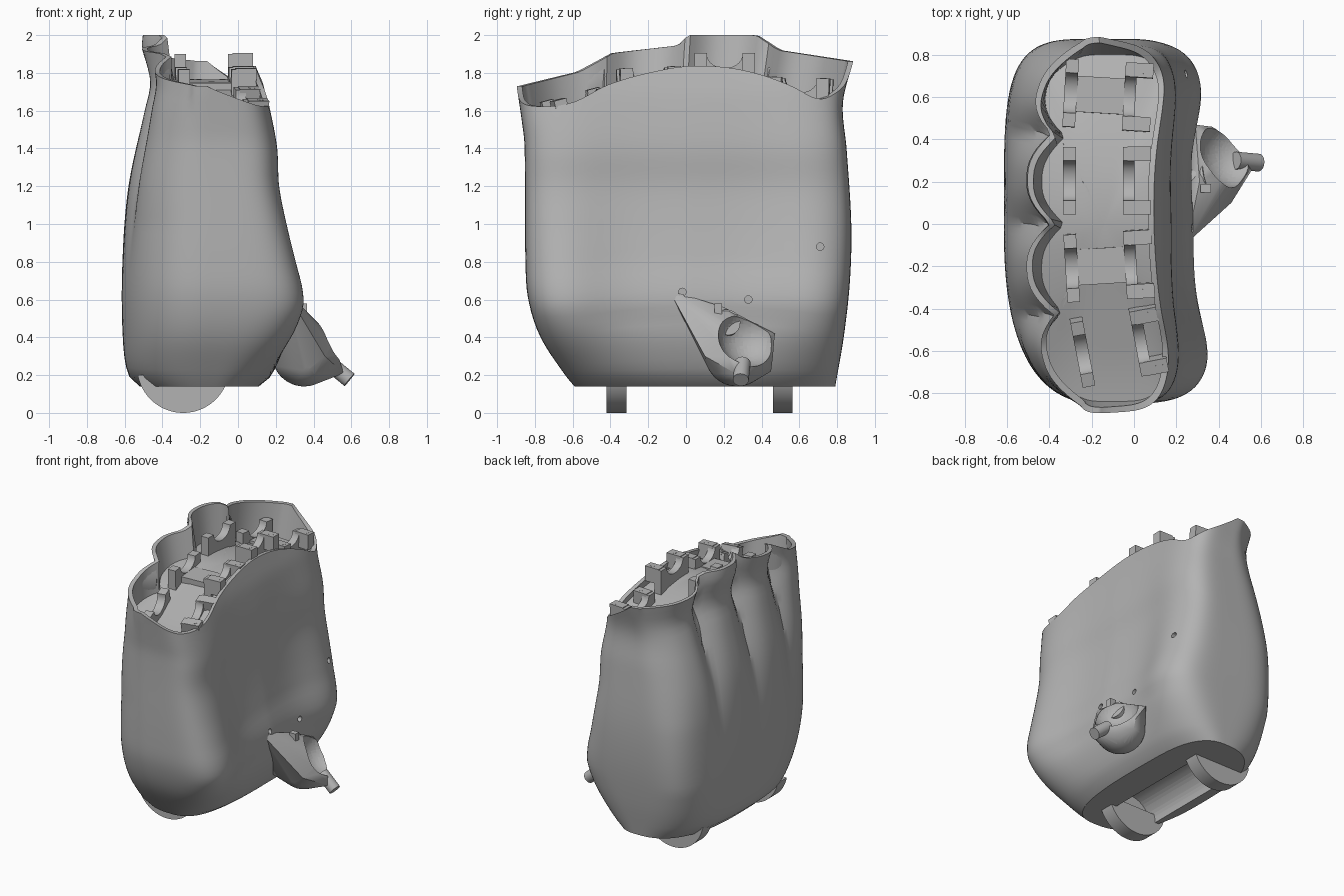
import bpy, bmesh
from math import sin, cos, pi, exp
from mathutils import Vector, Matrix, Euler

default = bpy.data.objects.get("Cube")
if default:
    bpy.data.objects.remove(default)

grey = bpy.data.materials.new("plain grey")
grey.use_nodes = True
grey.diffuse_color = (0.45, 0.45, 0.45, 1)
grey.node_tree.nodes["Principled BSDF"].inputs["Base Color"].default_value = grey.diffuse_color


def curve(*points, smooth=True):
    """Smooth or straight interpolation through (position, value) pairs."""
    def slope(i):
        a, b = points[max(i - 1, 0)], points[min(i + 1, len(points) - 1)]
        return (b[1] - a[1]) / (b[0] - a[0])

    def value(p):
        p = min(max(p, points[0][0]), points[-1][0])
        i = max(k for k in range(len(points) - 1) if points[k][0] <= p)
        (p0, v0), (p1, v1) = points[i], points[i + 1]
        d = p1 - p0
        t = (p - p0) / d
        if not smooth:
            return v0 + (v1 - v0) * t
        s = t * t * (3 - 2 * t)
        return (v0 * (1 - s) + v1 * s + slope(i) * d * t * (1 - t) ** 2
                - slope(i + 1) * d * t * t * (1 - t))
    return value


def clamp(v):
    return min(max(v, 0.0), 1.0)


def finish(name, bm, smooth=True):
    bmesh.ops.recalc_face_normals(bm, faces=bm.faces)
    mesh = bpy.data.meshes.new(name)
    bm.to_mesh(mesh)
    bm.free()
    mesh.materials.append(grey)
    obj = bpy.data.objects.new(name, mesh)
    bpy.context.collection.objects.link(obj)
    if smooth:
        bpy.ops.object.select_all(action='DESELECT')
        bpy.context.view_layer.objects.active = obj
        obj.select_set(True)
        bpy.ops.object.shade_smooth_by_angle(angle=0.6)
    return obj


def add_rod(bm, start, end, radius, sides=32):
    start, end = Vector(start), Vector(end)
    axis = end - start
    matrix = Matrix.Translation((start + end) / 2) @ axis.to_track_quat('Z', 'Y').to_matrix().to_4x4()
    bmesh.ops.create_cone(bm, cap_ends=True, segments=sides, radius1=radius,
                          radius2=radius, depth=axis.length, matrix=matrix)


def add_box(bm, centre, size, matrix=Matrix()):
    bmesh.ops.create_cube(bm, size=1, matrix=matrix @ Matrix.Translation(centre) @ Matrix.Diagonal((*size, 1)))


def cut(obj, cutter_bm):
    cutter = finish("cutter", cutter_bm, False)
    cutter.hide_render = True
    mod = obj.modifiers.new("cut", 'BOOLEAN')
    mod.operation, mod.object, mod.solver = 'DIFFERENCE', cutter, 'EXACT'
    bpy.ops.object.select_all(action='DESELECT')
    bpy.context.view_layer.objects.active = obj
    obj.select_set(True)
    bpy.ops.object.modifier_apply(modifier=mod.name)
    bpy.data.objects.remove(cutter)
    bpy.ops.object.shade_smooth_by_angle(angle=0.6)


# Palm outline by height, and the rims by depth
back = curve((.14, -.52), (.2, -.58), (.4, -.61), (.8, -.612), (1.2, -.58), (1.6, -.495),
             (1.74, -.465), (1.85, -.485), (1.93, -.51), (2, -.505))
front = curve((.14, .14), (.2, .21), (.4, .345), (.55, .395), (.65, .39), (.8, .35),
              (1, .295), (1.2, .25), (1.4, .235), (1.6, .19), (1.85, .12))
low_y = curve((.14, -.59), (.2, -.64), (.4, -.77), (.6, -.835), (.8, -.85), (1.42, -.855),
              (1.55, -.87), (1.72, -.895))
high_y = curve((.14, .79), (.4, .835), (.7, .868), (1, .875), (1.4, .85), (1.64, .83), (1.86, .885))
arch = curve((-.86, 1.6), (-.6, 1.645), (-.4, 1.74), (-.2, 1.8), (0, 1.835), (.2, 1.83),
             (.4, 1.79), (.6, 1.72), (.75, 1.645), (.86, 1.66))
rim = curve((-.89, 1.73), (-.58, 1.805), (-.4, 1.905), (-.05, 1.945), (0, 2), (.37, 2),
            (.49, 1.92), (.88, 1.86), smooth=False)
BOTTOM, COLUMNS, ROWS = .14, 192, 36
FINGER_PITCH, MIDDLE_X, FLOOR_DROP, WALL = .43, -.14, .07, .028


def outline(angle, z):
    c, s = cos(angle), sin(angle)
    upper = clamp((z - 1) / .7)
    n = 5 if c > 0 else (2.6 + .6 * upper if s < 0 else 4.5 - 1.3 * upper)
    n = 2.6 + (n - 2.6) * clamp((z - BOTTOM) / .4)
    r = (abs(c) ** n + abs(s) ** n) ** (-1 / n)
    u, v = r * c, r * s
    y = (low_y(z) + high_y(z)) / 2 + v * (high_y(z) - low_y(z)) / 2
    if u > 0:
        fade = clamp((1.7 - z) / .9) * clamp((z - .2) / .3)
        hollow = (.03 + .085 * fade) * exp(-(y / .55) ** 4) + .06 * fade * max(y, 0)
        x = MIDDLE_X + u * (front(z) - MIDDLE_X - hollow)
    else:
        groove = .11 * clamp((z - .65) / 1.05) ** 1.6 * (1 - abs(sin(pi * y / FINGER_PITCH))) ** 1.3
        x = MIDDLE_X + u * (MIDDLE_X - back(z) - groove)
    return u, v, Vector((x, y, z))


# Palm shell: lofted columns, each ending on its own rim height, with a sunken floor
bm = bmesh.new()
rings = [[] for row in range(ROWS + 1)]
inner, floor, floor_mid, floor_core = [], [], [], []
for col in range(COLUMNS):
    angle = 2 * pi * col / COLUMNS
    u, v, p = outline(angle, 1.8)
    weight = clamp((.95 - u) / 1.05)
    top = arch(p.y) * (1 - weight) + rim(p.y) * weight
    for row in range(ROWS + 1):
        u, v, p = outline(angle, BOTTOM + (top - BOTTOM) * row / ROWS)
        rings[row].append(bm.verts.new(p))
    inset = Vector((u, v, 0)) * WALL
    inner.append(bm.verts.new(p - inset))
    p = outline(angle, arch(p.y) - FLOOR_DROP)[2] - inset
    for ring, scale in ((floor, 1), (floor_mid, .7), (floor_core, .35)):
        x, y = MIDDLE_X + (p.x - MIDDLE_X) * scale, p.y * scale
        ring.append(bm.verts.new((x, y, arch(y) - FLOOR_DROP)))
rings += [inner, floor, floor_mid, floor_core]
for a, b in zip(rings, rings[1:]):
    for i in range(COLUMNS):
        j = (i + 1) % COLUMNS
        bm.faces.new((a[i], a[j], b[j], b[i]))
centre = bm.verts.new((MIDDLE_X, 0, arch(0) - FLOOR_DROP))
for i in range(COLUMNS):
    bm.faces.new((floor_core[i], floor_core[(i + 1) % COLUMNS], centre))
bm.faces.new(rings[0][::-1])
palm = finish("palm_shell", bm)

# Wrist trough and small screw holes
bm = bmesh.new()
add_rod(bm, (-.28, -.37, .14), (-.28, .51, .14), .17, 48)
for y, z in ((.71, .88), (-.02, .64), (.33, .6)):
    add_rod(bm, (.15, y, z), (.6, y, z), .02, 16)
cut(palm, bm)

# Wrist discs, flat on top inside the palm
for name, y in (("front_wrist_disc", -.3675), ("back_wrist_disc", .5125)):
    bm = bmesh.new()
    add_rod(bm, (-.29, y - .0525, .245), (-.29, y + .0525, .245), .245, 96)
    bmesh.ops.bisect_plane(bm, geom=bm.verts[:] + bm.edges[:] + bm.faces[:],
                           plane_co=(0, 0, .2), plane_no=(0, 0, 1), clear_outer=True)
    bmesh.ops.holes_fill(bm, edges=[e for e in bm.edges if e.is_boundary])
    finish(name, bm)


# Finger hinge cradles
def add_saddle(bm, x, width, half, post, matrix):
    radius = half - post
    side = [(-half, -.19), (-half, 0)]
    side += [(-radius * cos(pi * k / 14), -.075 * sin(pi * k / 14)) for k in range(15)]
    side += [(half, 0), (half, -.19)]
    verts = [bm.verts.new(matrix @ Vector((x - width / 2, y, z))) for y, z in side]
    face = bm.faces.new(verts)
    moved = bmesh.ops.extrude_face_region(bm, geom=[face])["geom"]
    shift = matrix.to_3x3() @ Vector((width, 0, 0))
    bmesh.ops.translate(bm, vec=shift, verts=[g for g in moved if isinstance(g, bmesh.types.BMVert)])


fingers = (("first", (-.13, .61, 1.77), -.03, -.06, True),
           ("second", (-.135, .205, 1.9), 0, 0, False),
           ("third", (-.125, -.2, 1.825), .04, .06, True),
           ("fourth", (-.075, -.585, 1.685), .25, .19, False))
for name, place, tilt, yaw, bridged in fingers:
    bm = bmesh.new()
    matrix = Matrix.Translation(place) @ Euler((tilt, 0, yaw)).to_matrix().to_4x4()
    add_saddle(bm, -.17, .06, .16, .065, matrix)
    add_saddle(bm, .11, .055, .16, .065, matrix)
    for side in (-1, 1):
        add_box(bm, (.16, side * .127, -.05), (.11, .068, .11), matrix)
        pin = Vector((.175, side * .127, 0))
        add_rod(bm, matrix @ pin, matrix @ (pin + Vector((0, 0, .006))), .018, 16)
    if bridged:
        add_box(bm, (-.03, 0, -.13), (.3, .17, .11), matrix)
    finish(name + "_finger_cradle", bm)

# Thumb bracket: a tapered arm with a round socket scooped out
bm = bmesh.new()
bmesh.ops.create_icosphere(bm, subdivisions=4, radius=.17, matrix=Matrix.Translation((.35, .27, .31)))
for corner in ((.25, -.09, .65), (.31, .2, .56), (.29, .47, .42), (.37, .46, .3),
               (.2, .12, .25), (.46, .1, .3), (.56, .26, .21), (.38, .45, .22)):
    bm.verts.new(corner)
hull = bmesh.ops.convex_hull(bm, input=bm.verts)
bmesh.ops.delete(bm, geom=[g for g in hull["geom_interior"] if isinstance(g, bmesh.types.BMVert)], context='VERTS')
bracket = finish("thumb_bracket", bm)
bm = bmesh.new()
bmesh.ops.create_uvsphere(bm, u_segments=48, v_segments=32, radius=.175,
                          matrix=Matrix.Translation((.48, .345, .42)))
cut(bracket, bm)

# Thumb hinge parts
bm = bmesh.new()
add_rod(bm, (.48, .3, .265), (.59, .29, .175), .042)
finish("thumb_hinge_pin", bm)
bm = bmesh.new()
add_rod(bm, (.28, .2, .46), (.35, .22, .48), .07)
add_box(bm, (.34, .17, .54), (.05, .04, .08))
finish("thumb_socket_hub", bm)
